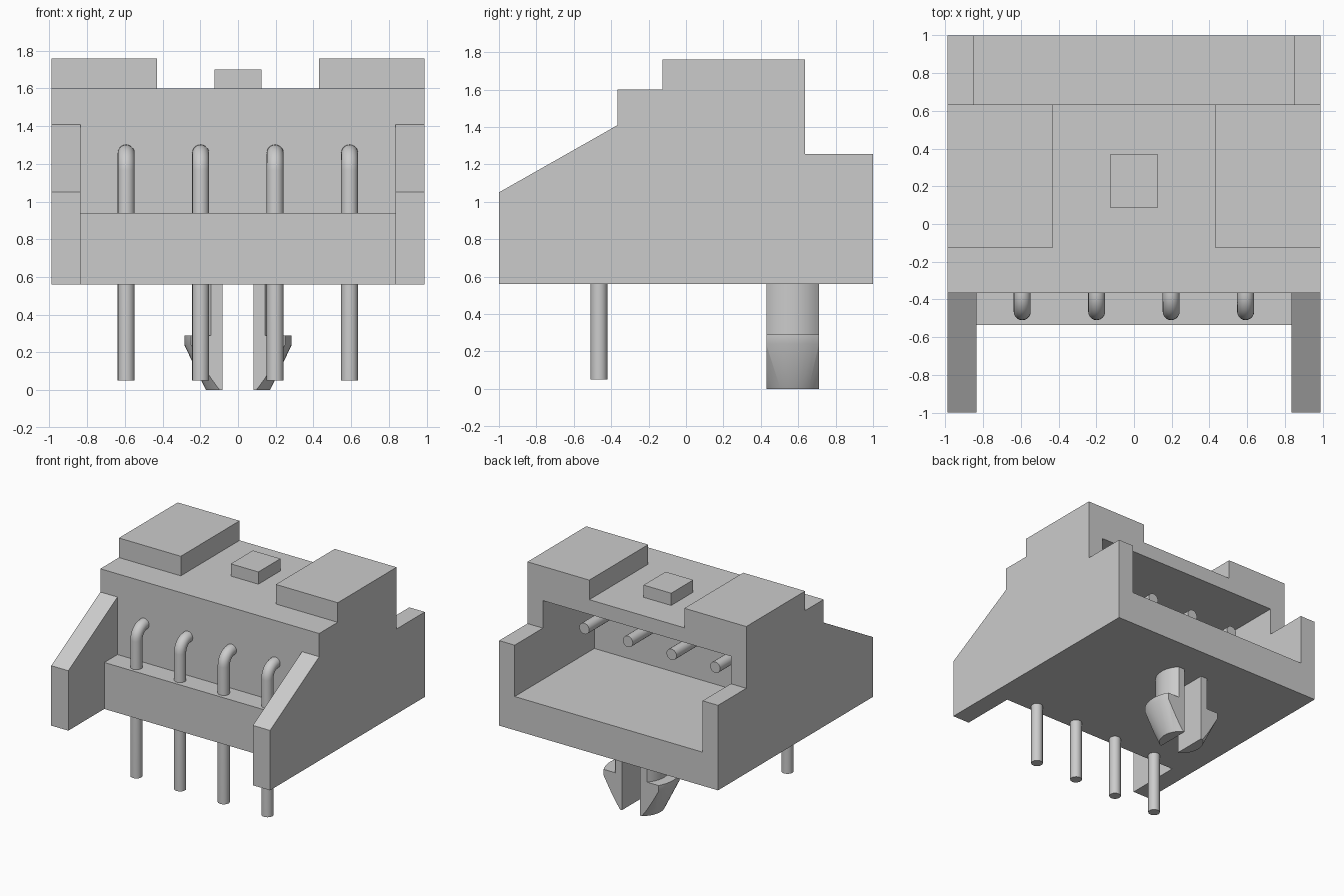
import bpy, bmesh, math
from mathutils import Vector

old = bpy.data.objects.get("Cube")
if old:
    bpy.data.objects.remove(old, do_unlink=True)

grey = bpy.data.materials.new("plain grey")
grey.use_nodes = True
grey.diffuse_color = (0.6, 0.6, 0.6, 1)
grey.node_tree.nodes["Principled BSDF"].inputs["Base Color"].default_value = (0.6, 0.6, 0.6, 1)


def finish(name, bm):
    bmesh.ops.recalc_face_normals(bm, faces=bm.faces)
    mesh = bpy.data.meshes.new(name)
    bm.to_mesh(mesh)
    bm.free()
    mesh.materials.append(grey)
    obj = bpy.data.objects.new(name, mesh)
    bpy.context.collection.objects.link(obj)
    return obj


def activate(obj):
    bpy.ops.object.select_all(action='DESELECT')
    obj.select_set(True)
    bpy.context.view_layer.objects.active = obj


def smooth(obj):
    activate(obj)
    bpy.ops.object.shade_smooth_by_angle(angle=math.radians(30))


def prism(name, outline, half_width):
    """Extrude a (y, z) outline symmetrically across x."""
    bm = bmesh.new()
    face = bm.faces.new([bm.verts.new((-half_width, y, z)) for y, z in outline])
    grown = bmesh.ops.extrude_face_region(bm, geom=[face])["geom"]
    verts = [g for g in grown if isinstance(g, bmesh.types.BMVert)]
    bmesh.ops.translate(bm, verts=verts, vec=(2 * half_width, 0, 0))
    return finish(name, bm)


def block(name, half_width, y0, y1, z0, z1):
    return prism(name, [(y0, z0), (y1, z0), (y1, z1), (y0, z1)], half_width)


# Housing: side silhouette, then pockets cut away
housing = prism("housing", [
    (-1, 0.56), (1, 0.56), (1, 1.255), (0.635, 1.255), (0.635, 1.76),
    (-0.125, 1.76), (-0.125, 1.6), (-0.365, 1.6), (-0.365, 1.41), (-1, 1.05)], 0.99)

pockets = [
    ("front_gap", 0.835, -1.2, -0.535, 0.3, 2),
    ("pin_recess", 0.835, -1.2, -0.365, 0.94, 2),
    ("top_recess", 0.43, -0.3, 0.9, 1.6, 2),
    ("mating_cavity", 0.85, -0.03, 1.2, 0.835, 1.48),
]
for pocket in pockets:
    cutter = block(*pocket)
    cutter.hide_render = True
    mod = housing.modifiers.new(pocket[0], 'BOOLEAN')
    mod.operation = 'DIFFERENCE'
    mod.solver = 'EXACT'
    mod.object = cutter
    activate(housing)
    bpy.ops.object.modifier_apply(modifier=mod.name)
    bpy.data.objects.remove(cutter, do_unlink=True)

# Small raised key on the roof
block("roof_key", 0.125, 0.085, 0.37, 1.6, 1.70)

# Bent contact pins: a round section swept along an L path
RADIUS, SIDES, BEND = 0.045, 20, 0.09
PIN_Y, PIN_Z = -0.465, 1.257
path = [(PIN_Y, 0.05, 0)]
for i in range(9):
    a = math.pi / 2 * i / 8
    path.append((PIN_Y + BEND * (1 - math.cos(a)), PIN_Z - BEND * (1 - math.sin(a)), a))
path.append((0.47, PIN_Z, math.pi / 2))


def pin(name, x):
    bm = bmesh.new()
    rings = []
    for y, z, a in path:
        across = Vector((0, math.cos(a), -math.sin(a)))
        ring = []
        for k in range(SIDES):
            t = math.tau * k / SIDES
            offset = Vector((math.cos(t), 0, 0)) + across * math.sin(t)
            ring.append(bm.verts.new(Vector((x, y, z)) + offset * RADIUS))
        rings.append(ring)
    for low, high in zip(rings, rings[1:]):
        for k in range(SIDES):
            n = (k + 1) % SIDES
            bm.faces.new((low[k], low[n], high[n], high[k]))
    bm.faces.new(rings[0])
    bm.faces.new(rings[-1])
    smooth(finish(name, bm))


for i in range(4):
    pin(f"contact_pin_{i + 1}", -0.593 + 0.395 * i)

# Snap-fit prongs: a turned peg trimmed flat front, back and along the slot
PEG_Y = 0.57
PEG = [(0, 0), (0.17, 0), (0.285, 0.24), (0.285, 0.29), (0.2, 0.29), (0.2, 0.57), (0, 0.57)]


def prong(name, side):
    bm = bmesh.new()
    verts = [bm.verts.new((r, PEG_Y, z)) for r, z in PEG]
    edges = [bm.edges.new(pair) for pair in zip(verts, verts[1:])]
    bmesh.ops.spin(bm, geom=verts + edges, cent=(0, PEG_Y, 0), axis=(0, 0, 1),
                   angle=math.tau, steps=48, use_duplicate=False)
    bmesh.ops.remove_doubles(bm, verts=bm.verts, dist=0.0001)
    for co, normal in [((0, PEG_Y - 0.14, 0), (0, -1, 0)),
                       ((0, PEG_Y + 0.14, 0), (0, 1, 0)),
                       ((side * 0.083, 0, 0), (-side, 0, 0))]:
        geom = bm.verts[:] + bm.edges[:] + bm.faces[:]
        bmesh.ops.bisect_plane(bm, geom=geom, plane_co=co, plane_no=normal, clear_outer=True)
        bmesh.ops.holes_fill(bm, edges=[e for e in bm.edges if e.is_boundary], sides=0)
    smooth(finish(name, bm))


prong("left_prong", 1)
prong("right_prong", -1)
